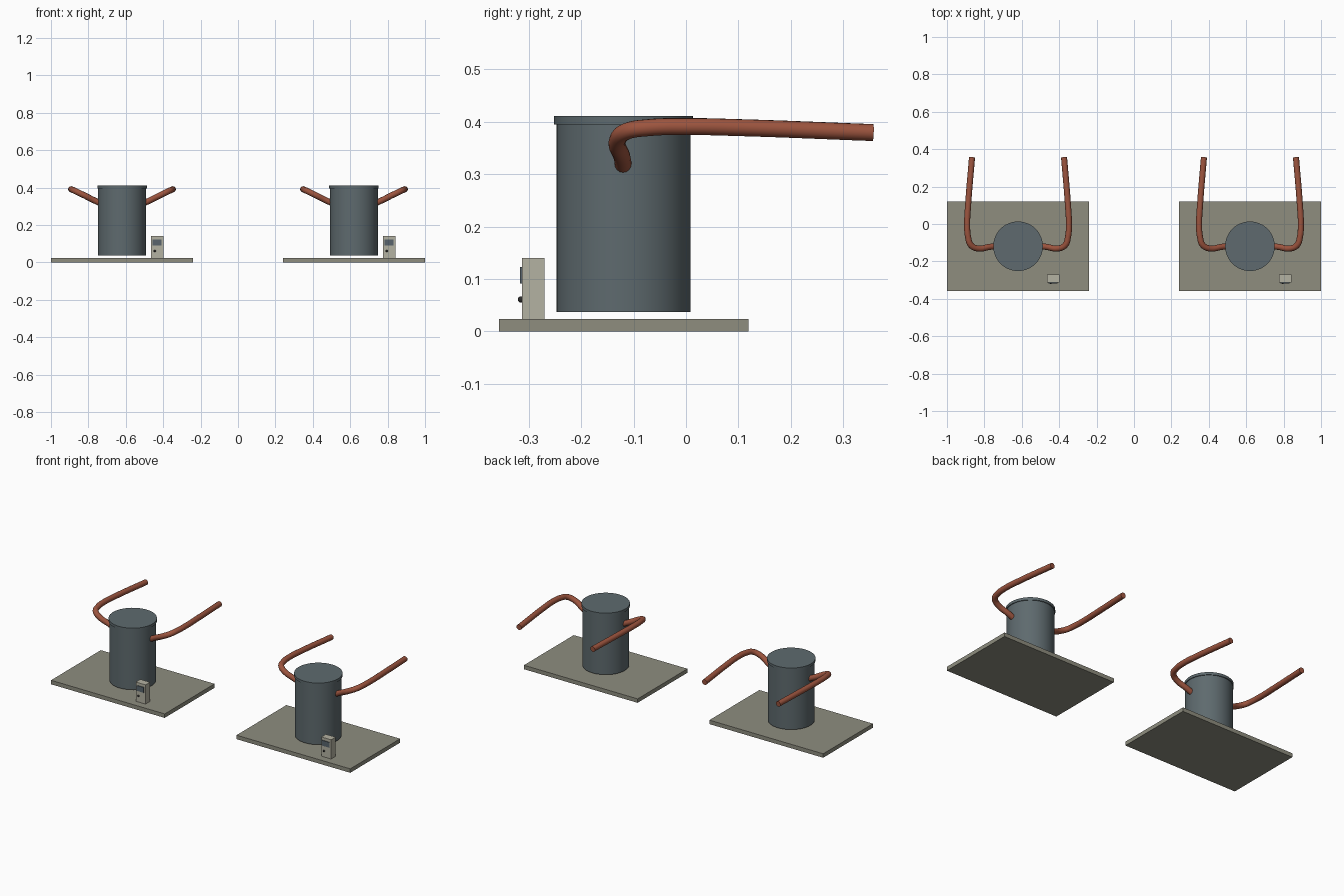
import bpy, math

if "Cube" in bpy.data.objects:
    bpy.data.objects.remove(bpy.data.objects["Cube"])


def material(name, rgb):
    m = bpy.data.materials.new(name)
    m.diffuse_color = [(c / 255 / 12.92 if c < 11 else ((c / 255 + 0.055) / 1.055) ** 2.4)
                       for c in rgb] + [1]
    m.use_nodes = True
    m.node_tree.nodes["Principled BSDF"].inputs["Base Color"].default_value = m.diffuse_color
    return m


STONE = material("grey_stone", (142, 141, 127))
STEEL = material("dark_steel", (94, 106, 110))
COPPER = material("copper", (156, 84, 62))
CASE = material("pale_case", (180, 178, 162))
GLASS = material("screen_grey", (88, 100, 108))
BLACK = material("black_knob", (45, 45, 45))


def finish(name, mat, smooth=False):
    o = bpy.context.object
    o.name = name
    o.data.materials.clear()
    o.data.materials.append(mat)
    if smooth:
        bpy.ops.object.shade_smooth_by_angle(angle=math.radians(35))
    return o


def box(name, mat, lo, hi):
    bpy.ops.mesh.primitive_cube_add(size=1, location=[(a + b) / 2 for a, b in zip(lo, hi)])
    bpy.context.object.scale = [b - a for a, b in zip(lo, hi)]
    bpy.ops.object.transform_apply(location=False, rotation=False, scale=True)
    return finish(name, mat)


def cylinder(name, mat, x, y, r, z0, z1):
    bpy.ops.mesh.primitive_cylinder_add(vertices=48, radius=r, depth=z1 - z0,
                                        location=(x, y, (z0 + z1) / 2))
    return finish(name, mat, True)


# Pipe centre line, relative to the tank axis in x
PATH = [(0.10, -0.119, 0.308), (0.15, -0.122, 0.332), (0.214, -0.131, 0.364),
        (0.252, -0.113, 0.382), (0.267, -0.07, 0.389), (0.272, 0.0, 0.391),
        (0.267, 0.10, 0.389), (0.246, 0.357, 0.3795)]


def pipe(name, x, side):
    c = bpy.data.curves.new(name, 'CURVE')
    c.dimensions = '3D'
    c.bevel_depth = 0.0162
    c.bevel_resolution = 6
    c.resolution_u = 8
    c.use_fill_caps = True
    s = c.splines.new('BEZIER')
    s.bezier_points.add(len(PATH) - 1)
    for p, (px, py, pz) in zip(s.bezier_points, PATH):
        p.co = (x + side * px, py, pz)
        p.handle_left_type = p.handle_right_type = 'AUTO'
    o = bpy.data.objects.new(name, c)
    bpy.context.collection.objects.link(o)
    bpy.ops.object.select_all(action='DESELECT')
    o.select_set(True)
    bpy.context.view_layer.objects.active = o
    bpy.ops.object.convert(target='MESH')
    finish(name, COPPER, True)


# Two identical units
for label, x in (("left", -0.62), ("right", 0.62)):
    box(label + "_base_slab", STONE, (x - 0.38, -0.357, 0), (x + 0.38, 0.119, 0.024))
    cylinder(label + "_tank", STEEL, x, -0.119, 0.128, 0.037, 0.40)
    cylinder(label + "_tank_lid", STEEL, x, -0.119, 0.1325, 0.395, 0.411)
    pipe(label + "_pipe_outer", x, -1)
    pipe(label + "_pipe_inner", x, 1)
    # Control box with screen and knob
    box(label + "_control_box", CASE, (x + 0.156, -0.313, 0.024), (x + 0.221, -0.27, 0.14))
    box(label + "_screen", GLASS, (x + 0.164, -0.317, 0.091), (x + 0.212, -0.312, 0.123))
    bpy.ops.mesh.primitive_uv_sphere_add(segments=16, ring_count=8, radius=0.006,
                                         location=(x + 0.175, -0.315, 0.061))
    finish(label + "_knob", BLACK, True)
